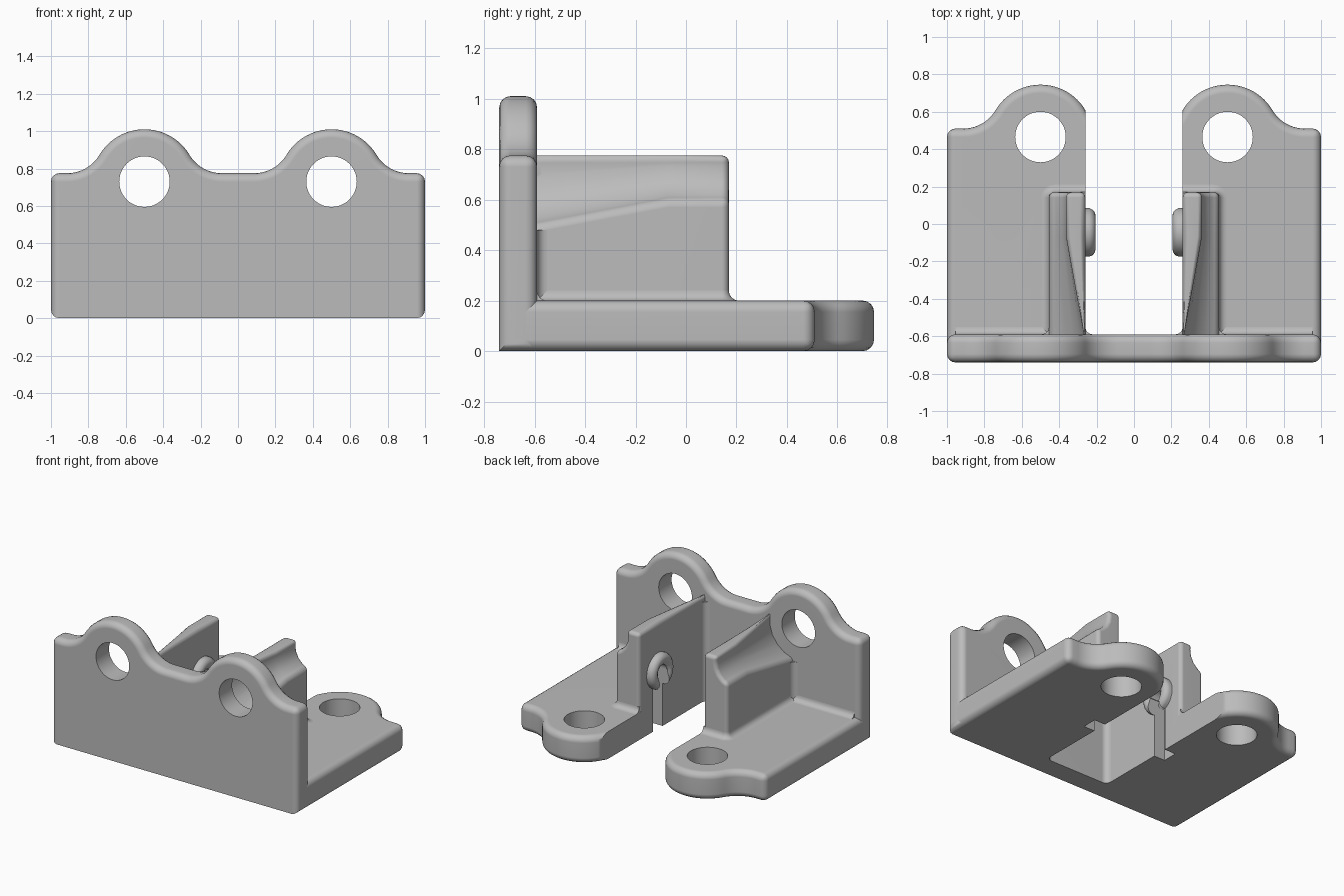
import bpy, bmesh
from math import radians, sin, cos, pi, atan2, sqrt, asin, acos
from mathutils import Vector

if "Cube" in bpy.data.objects:
    bpy.data.objects.remove(bpy.data.objects["Cube"])

grey = bpy.data.materials.new("plain grey")
grey.use_nodes = True
grey.diffuse_color = (0.5, 0.5, 0.5, 1)
grey.node_tree.nodes["Principled BSDF"].inputs["Base Color"].default_value = (0.5, 0.5, 0.5, 1)

FRONT, BACK = -0.74, -0.59        # front plate faces
INNER, OUTER = 0.26, 0.455        # rib faces
BASE = 0.2                        # base thickness
RIB_END, RIB_TOP = 0.17, 0.775
EAR_X, EAR_Z, EAR_Y = 0.5, 0.73, 0.465
HOLE, BOSS_Y, BOSS_Z = 0.135, -0.045, 0.43
parts, cutters = [], []


def make(name, bm, mirror=True, cutter=False):
    bmesh.ops.recalc_face_normals(bm, faces=bm.faces[:])
    mesh = bpy.data.meshes.new(name)
    bm.to_mesh(mesh)
    bm.free()
    obj = bpy.data.objects.new(name, mesh)
    bpy.context.scene.collection.objects.link(obj)
    mesh.materials.append(grey)
    if cutter:
        obj.hide_render = True
        cutters.append(obj)
    else:
        parts.append(obj)
        obj["mirror"] = mirror
    return obj


def loft(rings, closed=False):
    """Skin a list of equal point rings; cap the ends unless closed."""
    bm = bmesh.new()
    vs = [[bm.verts.new(p) for p in ring] for ring in rings]
    n = len(vs[0])
    pairs = list(zip(vs, vs[1:])) + ([(vs[-1], vs[0])] if closed else [])
    for a, b in pairs:
        for i in range(n):
            j = (i + 1) % n
            bm.faces.new((a[i], a[j], b[j], b[i]))
    if not closed:
        bm.faces.new(vs[0])
        bm.faces.new(vs[-1])
    bmesh.ops.recalc_face_normals(bm, faces=bm.faces[:])
    return bm


def round_edges(bm, width, skip):
    edges = [e for e in bm.edges if e.calc_face_angle(0) > radians(40)
             and not skip(e.verts[0].co, e.verts[1].co)]
    bmesh.ops.bevel(bm, geom=edges, offset=width, segments=4, profile=0.5,
                    affect='EDGES', clamp_overlap=False)


def box(x0, x1, y0, y1, z0, z1):
    return loft([[(x0, y0, z), (x1, y0, z), (x1, y1, z), (x0, y1, z)] for z in (z0, z1)])


def cylinder(center, axis, r, half, n=48):
    c, a = Vector(center), Vector(axis)
    u = a.orthogonal().normalized()
    v = a.cross(u)
    return loft([[c + a * h + (u * cos(2 * pi * i / n) + v * sin(2 * pi * i / n)) * r
                  for i in range(n)] for h in (-half, half)])


def cut(obj, cutter):
    mod = obj.modifiers.new("cut", 'BOOLEAN')
    mod.operation, mod.solver, mod.object = 'DIFFERENCE', 'EXACT', cutter


def arc(cx, cy, r, a0, a1, n):
    return [(cx + r * cos(a0 + (a1 - a0) * i / n), cy + r * sin(a0 + (a1 - a0) * i / n))
            for i in range(n + 1)]


def fillet(name, path, v, r=0.04):
    """Concave corner strip along path of (point, u); v is the second wall direction."""
    rings, v = [], Vector(v)
    for p, u in path:
        p, u = Vector(p), Vector(u)
        c = p + (u + v) * r
        ring = [p - (u + v) * 0.01, p + u * r - v * 0.01]
        ring += [c - u * r * sin(t * pi / 12) - v * r * cos(t * pi / 12) for t in range(7)]
        rings.append(ring + [p + v * r - u * 0.01])
    make(name, loft(rings))


# Ear outline shared by plate and base: flared arc, round top, flared arc
EAR_R, FLARE, STEP = 0.28, 0.2, 0.045
dx = sqrt((EAR_R + FLARE) ** 2 - (STEP + FLARE) ** 2)
th = atan2(STEP + FLARE, dx)
flare_out = arc(EAR_X + dx, STEP + FLARE, FLARE, 1.5 * pi, pi + th, 10)
crown = arc(EAR_X, 0, EAR_R, th, pi - th, 24)
flare_in = arc(EAR_X - dx, STEP + FLARE, FLARE, -th, -pi / 2, 10)

# Front plate
ear = flare_out + crown[1:] + flare_in[1:]
half = [(1, 0), (1, EAR_Z + STEP)] + [(x, EAR_Z + h) for x, h in ear]
outline = half + [(-x, z) for x, z in reversed(half)]
bm = loft([[(x, y, z) for x, z in outline] for y in (FRONT, BACK)])
round_edges(bm, 0.045, lambda a, b: max(a.z, b.z) < 0.01 and abs(a.x - b.x) > 0.5)
plate = make("front_plate", bm, mirror=False)
for s in (1, -1):
    cut(plate, make("plate_hole_cutter",
                    cylinder((s * EAR_X, -0.66, EAR_Z), (0, 1, 0), HOLE, 0.3), cutter=True))

# Base flange
outline = [(INNER, -0.69), (1, -0.69), (1, EAR_Y + STEP)]
outline += [(x, EAR_Y + h) for x, h in flare_out + crown[1:-1]] + [(INNER, EAR_Y + crown[-1][1])]
bm = loft([[(x, y, z) for x, y in outline] for z in (0, BASE)])
round_edges(bm, 0.045, lambda a, b: max(a.y, b.y) < -0.68 or max(a.x, b.x) < INNER + 0.005)
base = make("base_flange", bm)
cut(base, make("base_hole_cutter", cylinder((EAR_X, EAR_Y, 0.1), (0, 0, 1), HOLE, 0.3),
               cutter=True))

# Upright rib, hollowed on the outside by a tapering bolt clearance
rings = []
for y, r in ((-0.65, 0.246), (-0.07, 0.14), (RIB_END, 0.14)):
    scoop = arc(EAR_X, EAR_Z, r, pi + acos((EAR_X - OUTER) / r),
                pi - asin((RIB_TOP - EAR_Z) / r), 5)
    ring = [(INNER, 0.05), (OUTER, 0.05)] + scoop + [(INNER, RIB_TOP)]
    rings.append([(x, y, z) for x, z in ring])
bm = loft(rings)
round_edges(bm, 0.028, lambda a, b: max(a.y, b.y) < -0.64 or max(a.z, b.z) < 0.06)
rib = make("upright_rib", bm)

# Round boss on the inner rib face
profile = [(0.3, 0.05), (0.225, 0.05), (0.21, 0.075), (0.205, 0.09), (0.21, 0.108),
           (0.222, 0.122), (0.24, 0.13), (0.3, 0.13)]
bm = loft([[(x, BOSS_Y + r * cos(2 * pi * i / 40), BOSS_Z + r * sin(2 * pi * i / 40))
            for x, r in profile] for i in range(40)], closed=True)
boss = make("pin_boss", bm)

# Blind pin hole and the slot leading down from it
pin = make("pin_cutter", cylinder((0.25, BOSS_Y, BOSS_Z), (1, 0, 0), 0.07, 0.1, 32), cutter=True)
slot = make("slot_cutter", box(0.15, 0.349, BOSS_Y - 0.055, BOSS_Y + 0.055, -0.1, BOSS_Z),
            cutter=True)
for obj, tools in ((rib, (pin, slot)), (boss, (slot,)), (base, (slot,))):
    for tool in tools:
        cut(obj, tool)

# Corner fillets
turn = arc(OUTER - 0.028, RIB_END - 0.028, 0.028, 0, pi / 2, 6)
path = [((OUTER, BACK, BASE), (1, 0, 0))]
path += [((x, y, BASE), (cos(i * pi / 12), sin(i * pi / 12), 0)) for i, (x, y) in enumerate(turn)]
path += [((INNER, RIB_END, BASE), (0, 1, 0))]
fillet("rib_foot_fillet", path, (0, 0, 1))
fillet("plate_foot_fillet", [((x, BACK, BASE), (0, 1, 0)) for x in (OUTER, 0.955)], (0, 0, 1))
fillet("rib_outer_fillet", [((OUTER, BACK, z), (1, 0, 0)) for z in (BASE, 0.48)], (0, 1, 0))
fillet("rib_inner_fillet", [((INNER, BACK, z), (-1, 0, 0)) for z in (0, 0.73)], (0, 1, 0))

# Mirror, bake the cuts, then shade
for obj in parts:
    if obj["mirror"]:
        mod = obj.modifiers.new("mirror", 'MIRROR')
        mod.use_mirror_merge = False
bpy.ops.object.select_all(action='DESELECT')
for obj in parts:
    obj.select_set(True)
bpy.context.view_layer.objects.active = plate
bpy.ops.object.convert(target='MESH')
bpy.ops.object.shade_smooth_by_angle(angle=radians(35))
for obj in parts:
    mod = obj.modifiers.new("flat_face_normals", 'WEIGHTED_NORMAL')
    mod.keep_sharp = True
for obj in cutters:
    bpy.data.objects.remove(obj)
